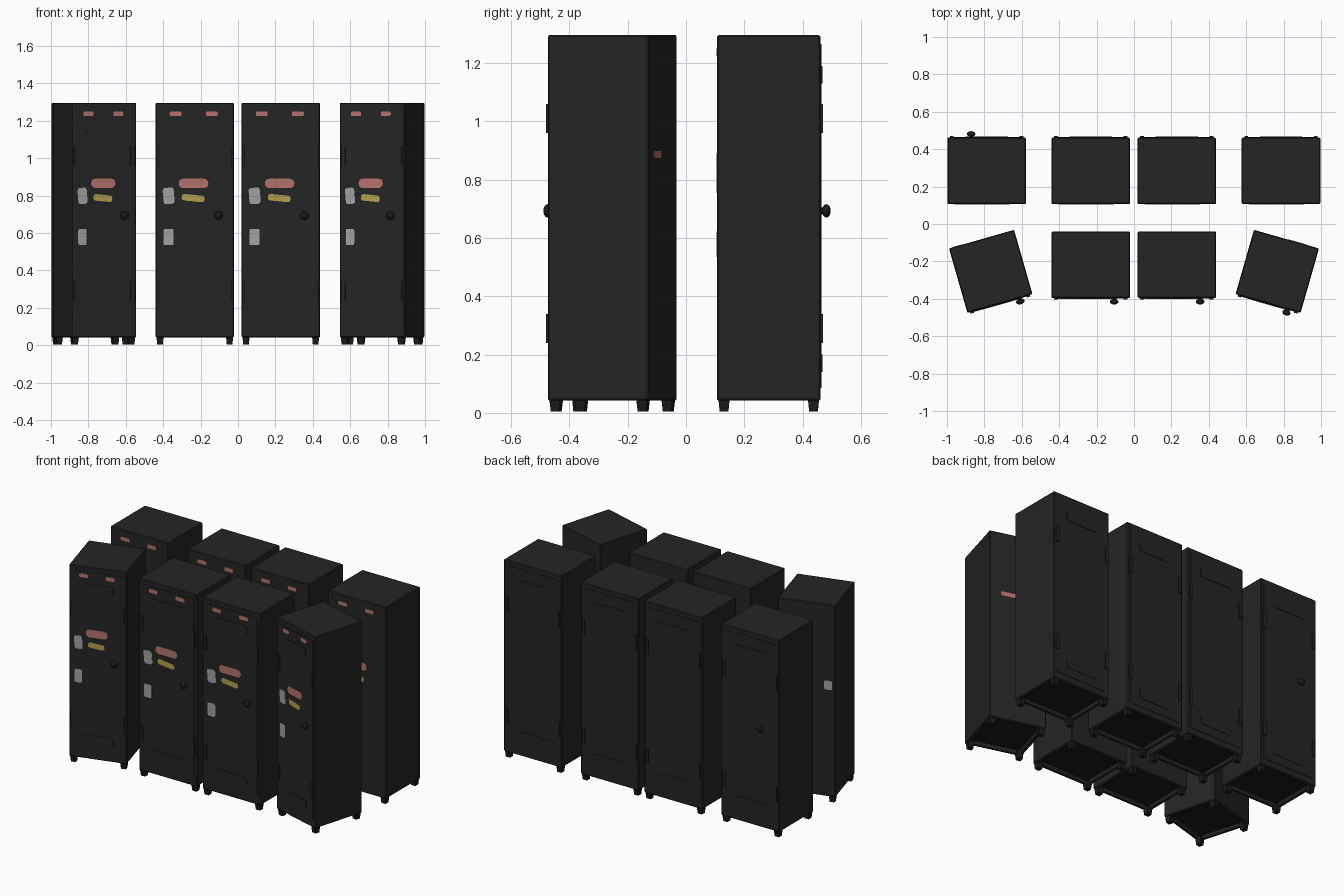
import bpy, bmesh, math
from mathutils import Matrix, Vector

if "Cube" in bpy.data.objects:
    bpy.data.objects.remove(bpy.data.objects["Cube"])


def material(name, r, g, b):
    m = bpy.data.materials.new(name)
    m.diffuse_color = (r, g, b, 1)
    m.use_nodes = True
    m.node_tree.nodes["Principled BSDF"].inputs["Base Color"].default_value = m.diffuse_color
    return m


BODY = material("charcoal metal", 0.018, 0.018, 0.018)
DARK = material("black metal", 0.010, 0.010, 0.010)
RED = material("faded red", 0.45, 0.17, 0.15)
GREY = material("light grey", 0.36, 0.36, 0.36)
YELLOW = material("mustard yellow", 0.45, 0.34, 0.08)


def finish(name, bm, mats, M, smooth=False):
    bmesh.ops.recalc_face_normals(bm, faces=bm.faces)
    me = bpy.data.meshes.new(name)
    for f in bm.faces:
        f.smooth = smooth
    bm.to_mesh(me)
    bm.free()
    for m in mats:
        me.materials.append(m)
    ob = bpy.data.objects.new(name, me)
    ob.matrix_world = M
    bpy.context.collection.objects.link(ob)
    return ob


def box(bm, lo, hi):
    lo, hi = Vector(lo), Vector(hi)
    size = hi - lo
    mat = Matrix.Translation((lo + hi) / 2) @ Matrix.Diagonal((size.x, size.y, size.z, 1))
    return bmesh.ops.create_cube(bm, size=1, matrix=mat)["verts"]


def plate(name, x0, x1, z0, z1, y, thick, radius, mat, M, tilt=0):
    """Rounded-corner plate standing on the local -y face."""
    bm = bmesh.new()
    cx, cz = (x0 + x1) / 2, (z0 + z1) / 2
    hx, hz = (x1 - x0) / 2 - radius, (z1 - z0) / 2 - radius
    verts = []
    for q, (sx, sz) in enumerate([(1, 1), (-1, 1), (-1, -1), (1, -1)]):
        for k in range(4):
            a = math.radians(q * 90 + k * 30)
            px, pz = sx * hx + radius * math.cos(a), sz * hz + radius * math.sin(a)
            c, s = math.cos(tilt), math.sin(tilt)
            verts.append(bm.verts.new((cx + c * px - s * pz, y, cz + s * px + c * pz)))
    face = bm.faces.new(verts)
    out = bmesh.ops.extrude_face_region(bm, geom=[face])["geom"]
    bmesh.ops.translate(bm, verts=[v for v in out if isinstance(v, bmesh.types.BMVert)],
                        vec=(0, -thick, 0))
    return finish(name, bm, [mat], M)


def cabinet(M, w, d):
    # body with a recessed underside
    bm = bmesh.new()
    box(bm, (-w / 2, -d / 2, 0.042), (w / 2, d / 2, 1.296))
    bmesh.ops.bevel(bm, geom=bm.edges[:], offset=0.005, segments=1, affect='EDGES')
    bm.normal_update()
    under = min(bm.faces, key=lambda f: f.calc_center_median().z)
    bmesh.ops.inset_region(bm, faces=[under], thickness=0.022)
    bmesh.ops.inset_region(bm, faces=[under], thickness=0.012, depth=-0.02)
    under.material_index = 1
    finish("locker_body", bm, [BODY, DARK], M)
    # four tapered feet
    bm = bmesh.new()
    for sx in (-1, 1):
        for sy in (-1, 1):
            c = Vector((sx * (w / 2 - 0.024), sy * (d / 2 - 0.024), 0))
            vs = box(bm, c + Vector((-.02, -.02, 0.004)), c + Vector((.02, .02, 0.055)))
            for v in vs:
                if v.co.z < 0.03:
                    v.co.x = c.x + (v.co.x - c.x) * 0.75
                    v.co.y = c.y + (v.co.y - c.y) * 0.75
    finish("locker_feet", bm, [DARK], M)


def door(M, w, d):
    # thin door, pressed panels and hinges on the local -y face
    y = -d / 2
    plate("door", -w / 2 + .022, w / 2 - .022, 0.085, 1.265, y + .001, 0.004, 0.012, BODY, M)
    for z in (0.17, 1.16):
        plate("pressed_panel", -w * .27, w * .27, z - .03, z + .03, y - .003, 0.003, 0.01, BODY, M)
    bm = bmesh.new()
    for z in (0.29, 1.01):
        for s in (-1, 1):
            box(bm, (s * (w / 2 - .024) - .01, y - .009, z - .05),
                (s * (w / 2 - .024) + .01, y, z + .05))
    finish("hinges", bm, [BODY], M)


def knob(M, x, d):
    bm = bmesh.new()
    turn = Matrix.Rotation(math.pi / 2, 4, 'X')
    bmesh.ops.create_cone(bm, cap_ends=True, segments=12, radius1=.012, radius2=.012, depth=.024,
                          matrix=Matrix.Translation((x, -d / 2 - .008, .693)) @ turn)
    bmesh.ops.create_uvsphere(bm, u_segments=16, v_segments=10, radius=.023,
                              matrix=Matrix.Translation((x, -d / 2 - .020, .693))
                              @ Matrix.Diagonal((1, .65, 1, 1)))
    finish("knob", bm, [DARK], M, smooth=True)


# name, x0, x1, z0, z1, corner radius, colour, tilt  (for a 0.42 wide front)
STICKERS = [
    ("left_vent_mark", -.134, -.07, 1.225, 1.25, .008, RED, 0),
    ("right_vent_mark", .06, .123, 1.225, 1.25, .008, RED, 0),
    ("red_label", -.085, .072, .84, .89, .022, RED, 0),
    ("yellow_label", -.07, .052, .769, .804, .014, YELLOW, -.1),
    ("upper_grey_label", -.17, -.11, .755, .842, .014, GREY, .08),
    ("lower_grey_label", -.168, -.113, .535, .622, .01, GREY, 0),
]


def stickers(M, w, d, raised):
    k = w / 0.42
    for name, x0, x1, z0, z1, r, mat, tilt in STICKERS:
        plate(name, x0 * k, x1 * k, z0, z1, -d / 2 - raised + .001, .003, r, mat, M, tilt)


def place(x, y, degrees=0):
    return Matrix.Translation((x, y, 0)) @ Matrix.Rotation(math.radians(degrees), 4, 'Z')


# front row: doors face -y, the outer two turn inwards
for x, y, angle, w, d in [(-.766, -.253, 16, .362, .358), (-.231, -.218, 0, .42, .355),
                          (.229, -.218, 0, .42, .355), (.766, -.253, -16, .362, .358)]:
    M = place(x, y, angle)
    cabinet(M, w, d)
    door(M, w, d)
    stickers(M, w, d, .003)
    knob(M, .125 * w / .42, d)

# back row: doors face +y, coloured marks on the -y side
for x in (-.788, -.231, .229, .786):
    w, d = .42, .355
    M = place(x, .284)
    cabinet(M, w, d)
    door(place(x, .284, 180), w, d)
    stickers(M, w, d, 0)
knob(place(-.788, .284, 180), .083, .355)

# small marks on the rear of the two turned lockers
plate("rear_red_mark", -.11, -.01, .872, .90, -.178, .003, .01, RED, place(.766, -.253, 164))
plate("rear_grey_mark", .11, .16, .74, .80, -.178, .003, .01, GREY, place(-.766, -.253, 196))
